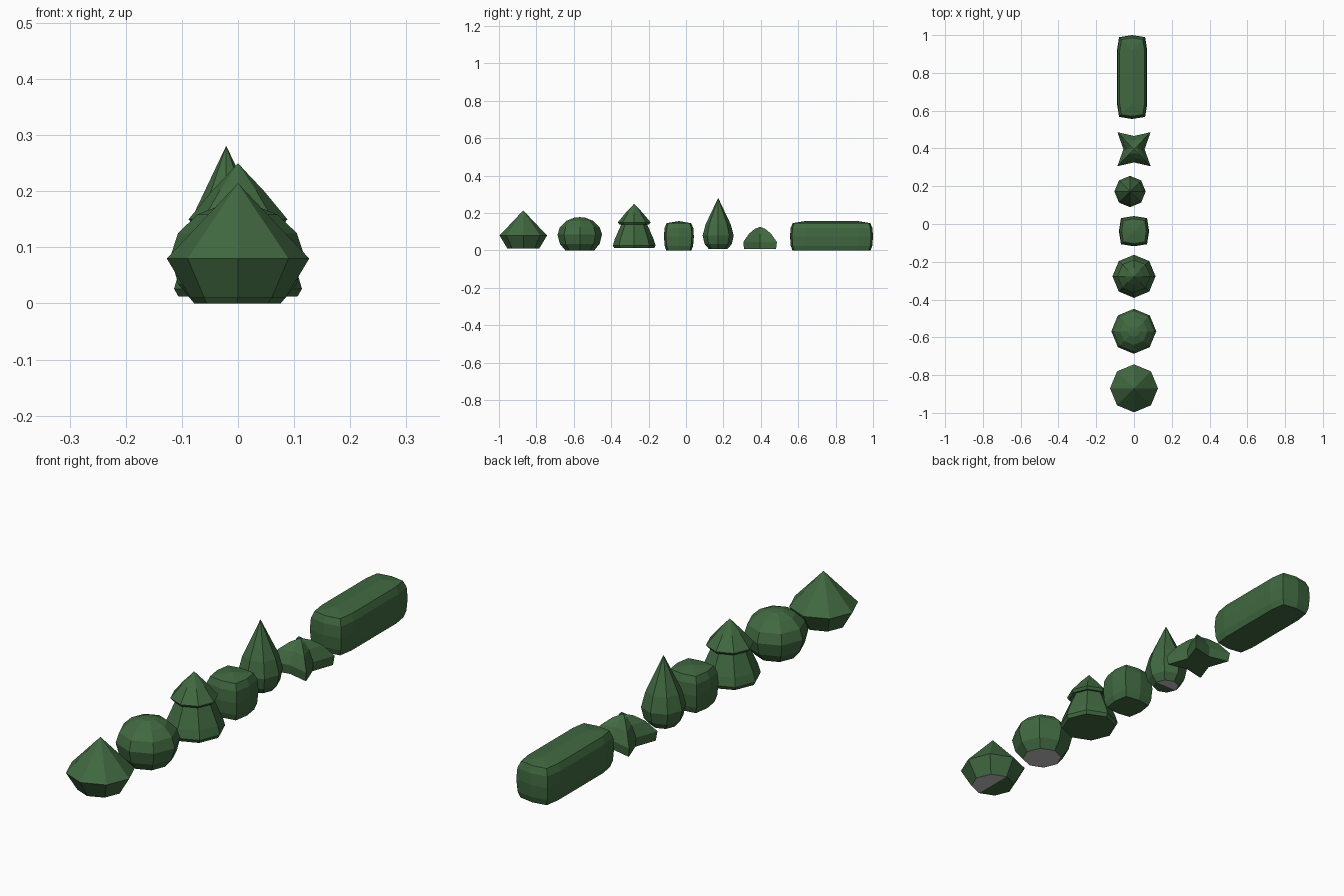
import bpy, bmesh, math

if "Cube" in bpy.data.objects:
    bpy.data.objects.remove(bpy.data.objects["Cube"])


def material(name, rgb):
    m = bpy.data.materials.new(name)
    m.diffuse_color = (*rgb, 1)
    m.use_nodes = True
    m.node_tree.nodes["Principled BSDF"].inputs["Base Color"].default_value = m.diffuse_color
    return m


GREEN = material("leaf green", (0.052, 0.140, 0.052))
GREY = material("underside grey", (0.55, 0.55, 0.55))


def loft(name, centre, rings, grey_dir=None):
    """Skin a list of rings; grey_dir marks which side of the underside is grey."""
    bm = bmesh.new()
    loops = [[bm.verts.new(p) for p in ring] for ring in rings]
    n = len(loops[0])
    for a, b in zip(loops, loops[1:]):
        for i in range(n):
            j = (i + 1) % n
            bm.faces.new((a[i], a[j], b[j], b[i]))
    # underside as a fan
    low = loops[0]
    mid = bm.verts.new((0, 0, low[0].co.z))
    for i in range(n):
        f = bm.faces.new((mid, low[(i + 1) % n], low[i]))
        c = f.calc_center_median()
        if grey_dir and c.x * grey_dir[0] + c.y * grey_dir[1] > grey_dir[2]:
            f.material_index = 1
    bmesh.ops.remove_doubles(bm, verts=bm.verts, dist=0.0005)
    bmesh.ops.recalc_face_normals(bm, faces=bm.faces)
    mesh = bpy.data.meshes.new(name)
    bm.to_mesh(mesh)
    bm.free()
    mesh.materials.append(GREEN)
    mesh.materials.append(GREY)
    ob = bpy.data.objects.new(name, mesh)
    ob.location = (centre[0], centre[1], 0)
    bpy.context.collection.objects.link(ob)
    return ob


def round_shrub(name, centre, profile, grey_dir=None):
    """Eight-sided turned shape with corners on the axes."""
    rings = [[(r * math.cos(k * math.pi / 4), r * math.sin(k * math.pi / 4), z)
              for k in range(8)] for r, z in profile]
    return loft(name, centre, rings, grey_dir)


def box_shrub(name, centre, half_len):
    """Bulging box, stretched along y by half_len each way."""
    c, m = 0.069, 0.08
    quarter = [(m, 0), (c, c), (0, m), (-c, c), (-m, 0)]
    outline = [(x, y, 1) for x, y in quarter] + [(-x, -y, -1) for x, y in quarter]
    profile = [(0.84, 0), (0.95, 0.025), (1, 0.075), (0.96, 0.12),
               (0.82, 0.146), (0, 0.157)]
    rings = [[(x * s, y * s + side * half_len, z) for x, y, side in outline]
             for s, z in profile]
    return loft(name, centre, rings)


# pointed low shrub at the front
round_shrub("pointed_shrub", (0, -0.87),
            [(0.085, 0.01), (0.127, 0.08), (0, 0.214)], (1, 0, 0))

# ball shrub
round_shrub("ball_shrub", (-0.001, -0.568),
            [(0.077, 0), (0.106, 0.035), (0.119, 0.085), (0.106, 0.125),
             (0.072, 0.158), (0.03, 0.175), (0, 0.178)], (0, 0, -1))

# two-tier shrub
round_shrub("tiered_shrub", (0, -0.277),
            [(0.106, 0.012), (0.114, 0.026), (0.104, 0.06), (0.068, 0.142),
             (0.08, 0.14), (0.088, 0.15), (0.045, 0.202), (0.022, 0.226),
             (0, 0.25)])

# box shrub and long hedge
box_shrub("box_shrub", (0, -0.038), 0)
box_shrub("long_hedge", (-0.01, 0.778), 0.142)

# teardrop shrub
round_shrub("teardrop_shrub", (-0.021, 0.172),
            [(0.05, 0.008), (0.073, 0.035), (0.083, 0.08), (0.067, 0.14),
             (0.029, 0.22), (0, 0.281)], (0, 1, 0))

# four-pointed star shrub
star = [(0.056, 0), (0.088, 0.09), (0, 0.07), (-0.088, 0.09),
        (-0.056, 0), (-0.088, -0.09), (0, -0.07), (0.088, -0.09)]
loft("star_shrub", (0, 0.396),
     [[(x * s, y * s, z) for x, y in star]
      for s, z in [(0.95, 0.008), (1, 0.045), (0.65, 0.09), (0.3, 0.116), (0, 0.126)]])
